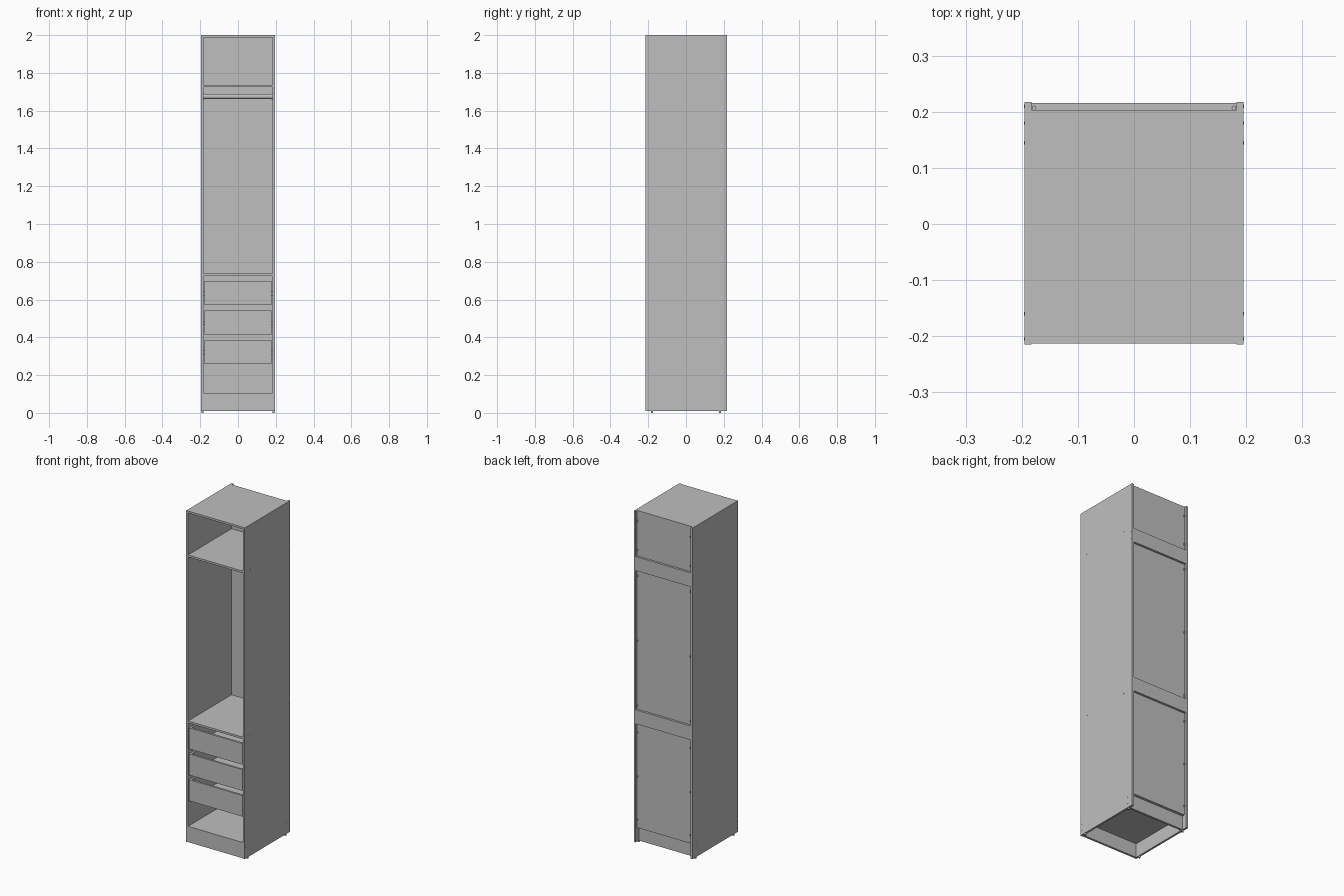
import bpy, bmesh, math
from mathutils import Matrix

if "Cube" in bpy.data.objects:
    bpy.data.objects.remove(bpy.data.objects["Cube"])

grey = bpy.data.materials.new("light grey board")
grey.diffuse_color = (0.52, 0.52, 0.52, 1)
grey.use_nodes = True
grey.node_tree.nodes["Principled BSDF"].inputs["Base Color"].default_value = grey.diffuse_color


def finish(name, bm):
    mesh = bpy.data.meshes.new(name)
    bm.to_mesh(mesh)
    bm.free()
    mesh.materials.append(grey)
    obj = bpy.data.objects.new(name, mesh)
    bpy.context.collection.objects.link(obj)
    return obj


def add_box(bm, x, y, z):
    """Box from (min, max) ranges on each axis."""
    size = [b - a for a, b in (x, y, z)]
    mid = [(a + b) / 2 for a, b in (x, y, z)]
    bmesh.ops.create_cube(bm, size=1, matrix=Matrix.Translation(mid) @ Matrix.Diagonal((*size, 1)))


def board(name, x, y, z):
    bm = bmesh.new()
    add_box(bm, x, y, z)
    return finish(name, bm)


def rod(name, centre, radius, length, axis="Z", sides=16):
    turn = {"X": Matrix.Rotation(math.pi / 2, 4, "Y"), "Z": Matrix.Identity(4)}[axis]
    bm = bmesh.new()
    bmesh.ops.create_cone(bm, cap_ends=True, segments=sides, radius1=radius, radius2=radius,
                          depth=length, matrix=Matrix.Translation(centre) @ turn)
    for f in bm.faces:
        f.smooth = len(f.verts) == 4
    for e in bm.edges:
        e.smooth = all(len(f.verts) == 4 for f in e.link_faces)
    return finish(name, bm)


OUT, IN = 0.195, 0.183      # outer and inner half width
FRONT, BACK = -0.213, 0.203
inner = (-IN, IN)

# Side panels, feet and fixings
for s, side in ((-1, "left"), (1, "right")):
    board(f"{side}_side_panel", sorted((s * IN, s * OUT)), (-0.215, 0.217), (0.01, 2.0))
    for y in (-0.18, 0.18):
        rod(f"{side}_foot", (s * 0.188, y, 0.006), 0.006, 0.012)
    screws = [(y, z) for z in (0.73, 1.73) for y in (-0.16, 0.145)]
    screws += [(0.21, z) for z in (0.745, 0.785, 1.665, 1.705)]
    screws += [(y, z) for y in (-0.205, 0.18) for z in (0.035, 0.075)]
    for y, z in screws:
        rod(f"{side}_screw_head", (s * OUT, y, z), 0.003, 0.002, "X", 10)
    # Pegs holding the back panels
    for z in (1.94, 1.765, 1.61, 1.22, 0.83, 0.67, 0.405, 0.145):
        rod(f"{side}_back_peg", (s * 0.178, 0.207, z), 0.004, 0.01, "Z", 12)

# Horizontal boards
for name, z in (("top_panel", (1.988, 2.0)), ("upper_shelf", (1.724, 1.736)),
                ("middle_shelf", (0.726, 0.738))):
    board(name, inner, (FRONT, 0.2), z)
board("bottom_shelf", inner, (-0.2, BACK), (0.093, 0.105))

# Plinth boards
board("front_plinth", inner, (FRONT, -0.2), (0.01, 0.105))
board("rear_plinth", inner, (0.174, 0.187), (0.01, 0.093))

# Back panel and the two rails behind it
board("back_panel", inner, (0.2, BACK), (0.105, 2.0))
board("upper_back_rail", inner, (BACK, 0.216), (1.643, 1.727))
board("lower_back_rail", inner, (BACK, 0.216), (0.722, 0.806))

# Hanging rail with end sockets
rod("hanging_rail", (0, 0, 1.675), 0.0135, 2 * IN, "X", 24)
for s in (-1, 1):
    rod("rail_socket", (s * (IN - 0.003), 0, 1.675), 0.016, 0.006, "X", 24)

# Three open-topped drawers
for i, z in enumerate((0.26, 0.415, 0.572)):
    top, w = z + 0.127, 0.178
    bm = bmesh.new()
    add_box(bm, (-w, w), (FRONT, -0.201), (z, top))
    add_box(bm, (-w + 0.012, w - 0.012), (0.165, 0.177), (z, top))
    for s in (-1, 1):
        add_box(bm, sorted((s * w, s * (w - 0.012))), (-0.201, 0.177), (z, top))
    add_box(bm, (-w + 0.012, w - 0.012), (-0.201, 0.165), (z + 0.008, z + 0.013))
    finish(f"drawer_{i + 1}", bm)
    # Runners between the drawer and the sides
    for s in (-1, 1):
        board("drawer_runner", sorted((s * w, s * IN)), (-0.19, 0.165), (z + 0.05, z + 0.07))
